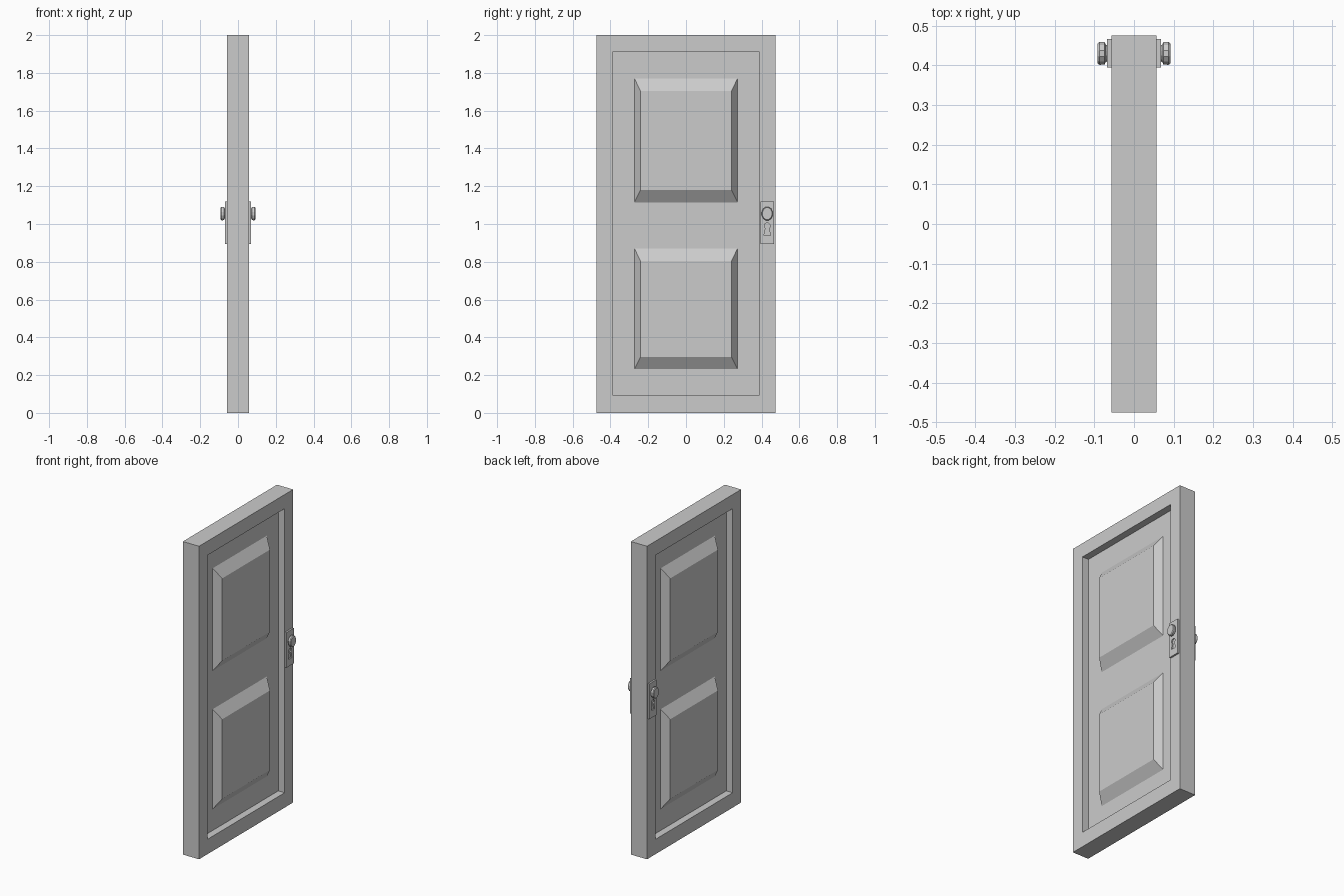
import bpy, bmesh
from math import sin, cos, pi

if "Cube" in bpy.data.objects:
    bpy.data.objects.remove(bpy.data.objects["Cube"])

FACE, FLOOR = 0.057, 0.012   # door face and recessed floor, measured from centre


def loft(name, rings):
    """Bridge a chain of point loops and cap both ends."""
    bm = bmesh.new()
    loops = [[bm.verts.new(p) for p in ring] for ring in rings]
    for a, b in zip(loops, loops[1:]):
        n = len(a)
        for i in range(n):
            j = (i + 1) % n
            bm.faces.new((a[i], a[j], b[j], b[i]))
    bm.faces.new(loops[0])
    bm.faces.new(loops[-1])
    bmesh.ops.recalc_face_normals(bm, faces=bm.faces)
    mesh = bpy.data.meshes.new(name)
    bm.to_mesh(mesh)
    bm.free()
    obj = bpy.data.objects.new(name, mesh)
    bpy.context.collection.objects.link(obj)
    return obj


def rect(x, y0, y1, z0, z1):
    return [(x, y0, z0), (x, y1, z0), (x, y1, z1), (x, y0, z1)]


def ellipse(x, scale, n=12):
    return [(x, 0.430 + 0.030 * scale * cos(2 * pi * (i + 0.5) / n),
             1.055 + 0.037 * scale * sin(2 * pi * (i + 0.5) / n)) for i in range(n)]


# Door slab with a recessed field on both faces
outer, inner = (-0.475, 0.475, 0, 2), (-0.39, 0.39, 0.095, 1.91)
loft("door_slab", [rect(FLOOR, *inner), rect(FACE, *inner), rect(FACE, *outer),
                   rect(-FACE, *outer), rect(-FACE, *inner), rect(-FLOOR, *inner)])

# Keyhole outline: round top and flared foot
keyhole = [(0.430 + 0.016 * cos(a), 0.990 + 0.016 * sin(a))
           for a in [pi * (-0.3 + 1.6 * i / 8) for i in range(9)]]
keyhole += [(0.413, 0.940), (0.447, 0.940)]

for side, s in (("right", 1), ("left", -1)):
    # Raised bevelled panels
    for level, z0, z1 in (("upper", 1.115, 1.77), ("lower", 0.232, 0.87)):
        loft(f"{level}_panel_{side}", [rect(s * FLOOR, -0.273, 0.273, z0, z1),
                                       rect(s * FACE, -0.241, 0.241, z0 + 0.065, z1 - 0.065)])
    # Lock plate with keyhole cut into it
    plate = loft(f"lock_plate_{side}", [rect(s * 0.054, 0.394, 0.466, 0.895, 1.12),
                                        rect(s * 0.068, 0.394, 0.466, 0.895, 1.12)])
    cutter = loft(f"keyhole_cutter_{side}",
                  [[(s * x, y, z) for y, z in keyhole] for x in (0.060, 0.080)])
    cutter.hide_render = True
    cutter.hide_set(True)
    cut = plate.modifiers.new("keyhole", 'BOOLEAN')
    cut.operation = 'DIFFERENCE'
    cut.solver = 'EXACT'
    cut.object = cutter
    # Faceted knob
    profile = [(0.066, 0.7), (0.071, 0.75), (0.074, 0.97), (0.087, 1.0), (0.0915, 0.87)]
    loft(f"door_knob_{side}", [ellipse(s * x, k) for x, k in profile])
